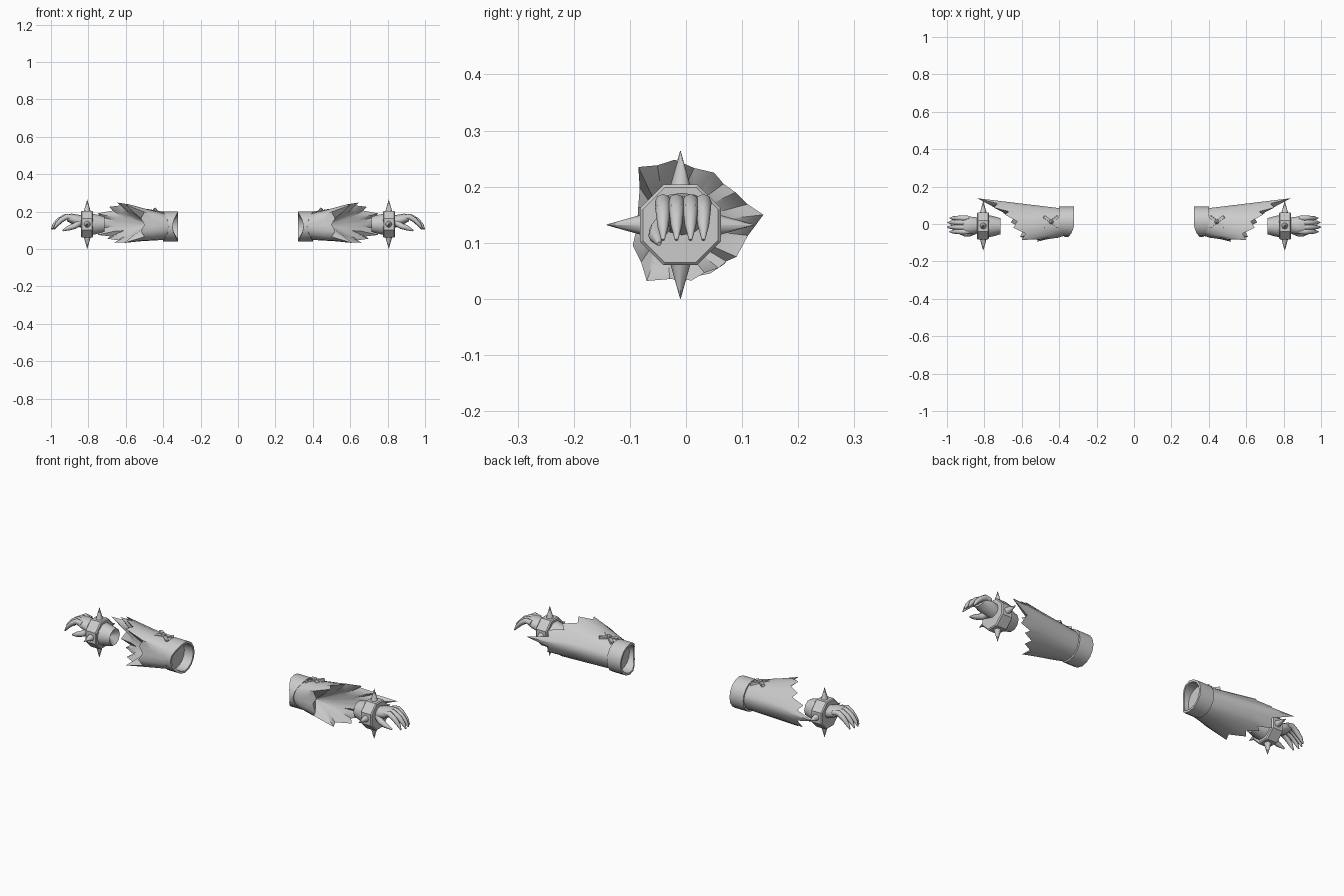
import bpy, bmesh, math
from mathutils import Vector, Matrix

if "Cube" in bpy.data.objects:
    bpy.data.objects.remove(bpy.data.objects["Cube"])

grey = bpy.data.materials.new("plain_grey")
grey.diffuse_color = (0.6, 0.6, 0.6, 1)
grey.use_nodes = True
grey.node_tree.nodes["Principled BSDF"].inputs["Base Color"].default_value = grey.diffuse_color


def finish(name, bm, angle=40):
    """Turn a right-hand part into an object mirrored to the left arm."""
    bmesh.ops.recalc_face_normals(bm, faces=bm.faces)
    me = bpy.data.meshes.new(name)
    bm.to_mesh(me)
    bm.free()
    ob = bpy.data.objects.new(name, me)
    bpy.context.collection.objects.link(ob)
    me.materials.append(grey)
    ob.modifiers.new("mirror", 'MIRROR').use_mirror_merge = False
    bpy.ops.object.select_all(action='DESELECT')
    ob.select_set(True)
    bpy.context.view_layer.objects.active = ob
    bpy.ops.object.shade_smooth_by_angle(angle=math.radians(angle))
    return ob


def loft(bm, rings, close=False, caps=True):
    """Skin a list of rings of points."""
    vs = [[bm.verts.new(p) for p in r] for r in rings]
    n = len(vs[0])
    for a, b in zip(vs, vs[1:] + (vs[:1] if close else [])):
        for i in range(n):
            j = (i + 1) % n
            bm.faces.new((a[i], a[j], b[j], b[i]))
    if caps and not close:
        bm.faces.new(vs[0])
        bm.faces.new(vs[-1])
    return vs


def disc(x, cy, cz, ry, rz, n, turn=0.0):
    """Ring of points around the arm axis."""
    return [Vector((x, cy + ry * math.cos(turn + math.tau * i / n),
                    cz + rz * math.sin(turn + math.tau * i / n))) for i in range(n)]


def tube(bm, path, radii, n=8):
    """Tapered limb along a path in the xz plane direction."""
    pts = [Vector(p) for p in path]
    rings = []
    for i, p in enumerate(pts):
        d = (pts[min(i + 1, len(pts) - 1)] - pts[max(i - 1, 0)]).normalized()
        u = d.cross(Vector((0, 1, 0))).normalized()
        v = d.cross(u)
        rings.append([p + radii[i] * (u * math.cos(math.tau * k / n) +
                                      v * math.sin(math.tau * k / n)) for k in range(n)])
    loft(bm, rings)


# Sleeve: flared shell with a torn rim, pleated lining running to one point
tips = [Vector(t) for t in (
    (0.52, -0.085, 0.165), (0.60, -0.085, 0.235), (0.645, -0.02, 0.248),
    (0.69, 0.05, 0.225), (0.75, 0.088, 0.19), (0.84, 0.138, 0.15),
    (0.75, 0.09, 0.075), (0.70, 0.058, 0.055), (0.66, 0.01, 0.033),
    (0.61, -0.07, 0.032), (0.52, -0.095, 0.095))]
rim = []
for i, t in enumerate(tips):
    nxt = tips[(i + 1) % len(tips)]
    mid = (t + nxt) / 2
    rim += [t, Vector((min(t.x, nxt.x) - 0.02, mid.y * 0.97, 0.13 + (mid.z - 0.13) * 0.97))]
base = []
for p in rim:
    a = math.atan2(p.z - 0.13, p.y - 0.01)
    base.append(Vector((0.37, 0.01 + 0.072 * math.cos(a), 0.12 + 0.07 * math.sin(a))))
rings = [base]
for f, bulge in ((0.3, 1.07), (0.65, 1.0)):
    ring = []
    for b, r in zip(base, rim):
        p = b.lerp(r, f)
        front = bulge if p.y < 0 else 1.0
        ring.append(Vector((p.x, p.y * front, p.z)))
    rings.append(ring)
rings.append(rim)
apex = Vector((0.48, -0.035, 0.13))
for f in (0.35, 0.7):
    ring = []
    for i, r in enumerate(rim):
        p = r.lerp(apex, f)
        k = 0.95 if i % 2 == 0 else 0.78
        ring.append(Vector((p.x, apex.y + (p.y - apex.y) * k, apex.z + (p.z - apex.z) * k)))
    rings.append(ring)
rings.append([apex + (r - apex) * 0.02 for r in rim])
bm = bmesh.new()
loft(bm, rings)
finish("torn_sleeve", bm, 50)

# Cuff: thick band pinched narrow at the front
bm = bmesh.new()
n = 16
prof = [[], [], [], []]
for i in range(n):
    a = math.tau * i / n
    w = max(0.0, -math.cos(a)) ** 2.5
    x0, x1 = 0.32 + 0.03 * w, 0.40 - 0.03 * w
    for ring, (x, r) in zip(prof, ((x0, 0.07), (x0, 0.081), (x1, 0.081), (x1, 0.066))):
        ring.append(Vector((x, 0.012 + r * math.cos(a), 0.12 + r * math.sin(a))))
loft(bm, prof, close=True)
finish("elbow_cuff", bm)

# Crossed lace on top of the sleeve
bm = bmesh.new()
for s in (-1, 1):
    m = (Matrix.Translation((0.443, 0.012, 0.2)) @ Matrix.Rotation(-0.16, 4, 'Y')
         @ Matrix.Rotation(s * 0.62, 4, 'Z') @ Matrix.Diagonal((0.095, 0.016, 0.014, 1)))
    bmesh.ops.create_cube(bm, size=1, matrix=m)
bmesh.ops.create_icosphere(bm, subdivisions=1, radius=0.014,
                           matrix=Matrix.Translation((0.443, 0.012, 0.207)))
finish("sleeve_lace", bm)

# Wrist band: octagon with flat top
bm = bmesh.new()
R = 0.072 / math.cos(math.pi / 8)
loft(bm, [disc(x, -0.01, 0.132, R * k, R * k, 8, math.pi / 8)
          for x, k in ((0.775, 0.93), (0.78, 1), (0.835, 1), (0.84, 0.93))])
finish("wrist_band", bm, 30)

# Four spikes around the band
bm = bmesh.new()
for k in range(4):
    m = (Matrix.Translation((0.806, -0.01, 0.132)) @ Matrix.Rotation(k * math.pi / 2, 4, 'X')
         @ Matrix.Translation((0, 0, 0.099)))
    bmesh.ops.create_cone(bm, cap_ends=True, segments=8, radius1=0.019, radius2=0.0005,
                          depth=0.066, matrix=m)
finish("band_spikes", bm, 50)

# Flared glove end behind the band
bm = bmesh.new()
loft(bm, [disc(x, -0.012, 0.132, r, r, 10)
          for x, r in ((0.745, 0.01), (0.715, 0.043), (0.745, 0.052), (0.78, 0.06))])
finish("glove_end", bm)

# Palm
bm = bmesh.new()
loft(bm, [disc(x, -0.007, z, ry, rz, 12) for x, z, ry, rz in (
    (0.83, 0.145, 0.04, 0.034), (0.86, 0.152, 0.045, 0.032),
    (0.89, 0.162, 0.048, 0.027), (0.915, 0.166, 0.043, 0.017))])
finish("palm", bm, 60)

# Curled fingers and thumb
bm = bmesh.new()
for y, reach in ((-0.041, -0.012), (-0.017, 0.0), (0.008, -0.003), (0.031, -0.014)):
    tube(bm, [(0.885, y, 0.168), (0.922 + reach / 2, y, 0.173), (0.957 + reach, y, 0.155),
              (0.982 + reach, y, 0.13), (0.998 + reach, y, 0.105)],
         [0.013, 0.0145, 0.013, 0.010, 0.003])
tube(bm, [(0.845, -0.035, 0.14), (0.875, -0.05, 0.122), (0.905, -0.054, 0.112),
          (0.938, -0.048, 0.098)], [0.017, 0.016, 0.013, 0.004])
finish("fingers", bm, 60)
